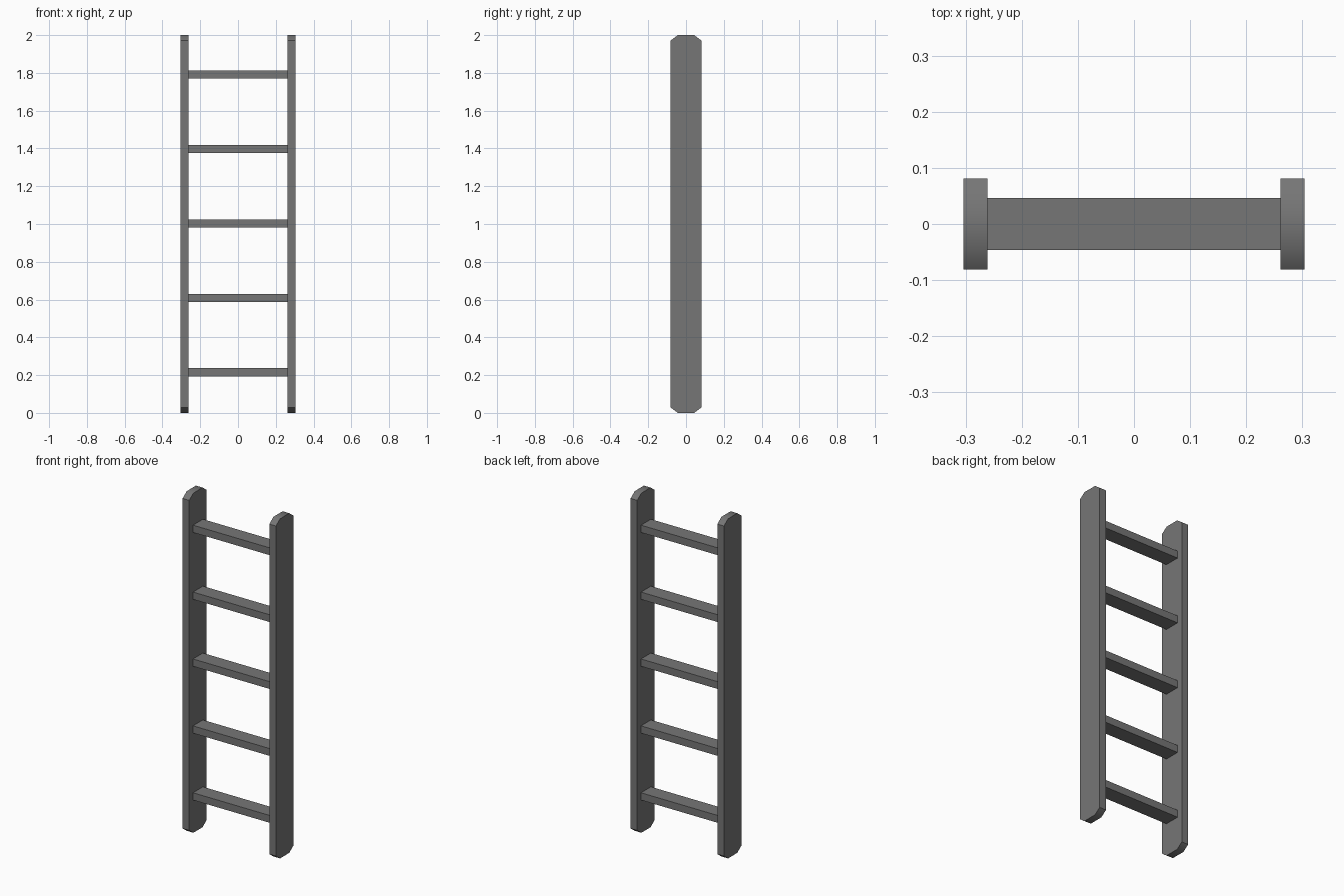
import bpy
import bmesh
import math

if "Cube" in bpy.data.objects:
    bpy.data.objects.remove(bpy.data.objects["Cube"])

RAIL_IN, RAIL_OUT = 0.261, 0.304

# Dark grey finish
dark = bpy.data.materials.new("dark_grey")
dark.diffuse_color = (0.18, 0.18, 0.18, 1)
dark.use_nodes = True
dark.node_tree.nodes["Principled BSDF"].inputs["Base Color"].default_value = dark.diffuse_color


def extrude_x(name, profile, x0, x1):
    """Extrude a closed (y, z) profile along x."""
    bm = bmesh.new()
    face = bm.faces.new([bm.verts.new((x0, y, z)) for y, z in profile])
    ext = bmesh.ops.extrude_face_region(bm, geom=[face])
    new = [v for v in ext["geom"] if isinstance(v, bmesh.types.BMVert)]
    bmesh.ops.translate(bm, verts=new, vec=(x1 - x0, 0, 0))
    bmesh.ops.recalc_face_normals(bm, faces=bm.faces)
    # Blend the clipped corners into the rail ends, keep other edges sharp
    for f in bm.faces:
        f.smooth = True
    for e in bm.edges:
        e.smooth = e.calc_face_angle(math.pi) < math.radians(40)
    mesh = bpy.data.meshes.new(name)
    bm.to_mesh(mesh)
    bm.free()
    mesh.materials.append(dark)
    obj = bpy.data.objects.new(name, mesh)
    bpy.context.collection.objects.link(obj)
    return obj


# Side rails: tall boards with clipped corners at both ends
half = [(0.043, 0.0), (0.081, 0.028), (0.081, 1.972), (0.043, 2.0)]
rail_profile = half + [(-y, z) for y, z in reversed(half)]
extrude_x("right_rail", rail_profile, RAIL_IN, RAIL_OUT)
extrude_x("left_rail", rail_profile, -RAIL_OUT, -RAIL_IN)

# Five flat rungs between the rails
W, H = 0.046, 0.0215
for i in range(5):
    z = 0.215 + i * 0.394
    extrude_x(f"rung_{i + 1}",
              [(-W, z - H), (W, z - H), (W, z + H), (-W, z + H)],
              -RAIL_IN, RAIL_IN)
